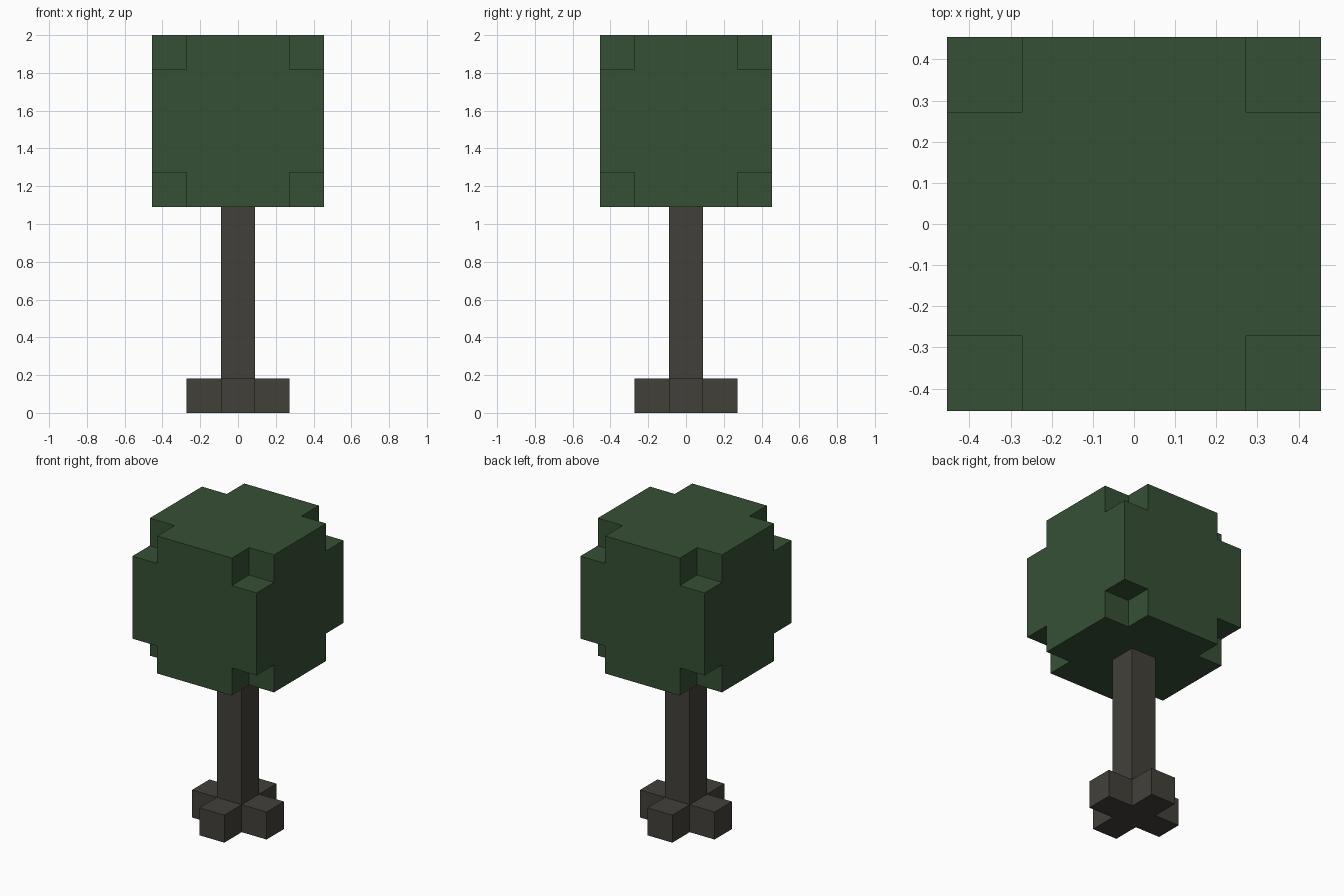
import bpy, bmesh, math
from mathutils import Vector

if "Cube" in bpy.data.objects:
    bpy.data.objects.remove(bpy.data.objects["Cube"])

U = 2 / 11  # block size: the tree is eleven blocks tall


def srgb(r, g, b):
    lin = [c / 255 / 12.92 if c <= 10 else ((c / 255 + 0.055) / 1.055) ** 2.4 for c in (r, g, b)]
    return (*lin, 1)


def material(name, colour):
    m = bpy.data.materials.new(name)
    m.diffuse_color = colour
    m.use_nodes = True
    m.node_tree.nodes["Principled BSDF"].inputs["Base Color"].default_value = m.diffuse_color
    return m


def block_skin(name, cells, mat):
    """Outer skin of a set of unit blocks, with flat areas merged."""
    bm = bmesh.new()
    verts = {}

    def vert(p):
        key = tuple(round(2 * c) for c in p)
        if key not in verts:
            verts[key] = bm.verts.new((p.x * U, p.y * U, (p.z + 0.5) * U))
        return verts[key]

    for cell in cells:
        for axis in range(3):
            for sign in (-1, 1):
                n = Vector((0, 0, 0))
                n[axis] = sign
                if tuple(int(c + n[i]) for i, c in enumerate(cell)) in cells:
                    continue
                a = Vector((0, 0, 0))
                a[(axis + 1) % 3] = 0.5
                b = n.cross(a)
                mid = Vector(cell) + n * 0.5
                bm.faces.new([vert(mid + s * a + t * b)
                              for s, t in ((-1, -1), (1, -1), (1, 1), (-1, 1))])
    bmesh.ops.recalc_face_normals(bm, faces=bm.faces)
    bmesh.ops.dissolve_limit(bm, angle_limit=math.radians(1),
                             verts=bm.verts, edges=bm.edges)
    me = bpy.data.meshes.new(name)
    bm.to_mesh(me)
    bm.free()
    me.materials.append(mat)
    ob = bpy.data.objects.new(name, me)
    bpy.context.collection.objects.link(ob)
    return ob


bark = material("dark bark", srgb(66, 64, 58))
leaf = material("dark leaf green", srgb(54, 80, 54))

# Trunk: a one-block column with four roots in a cross at the ground
trunk = {(0, 0, z) for z in range(6)}
trunk |= {(1, 0, 0), (-1, 0, 0), (0, 1, 0), (0, -1, 0)}
block_skin("trunk_and_roots", trunk, bark)

# Canopy: a five-block cube with its eight corner blocks missing
span = range(-2, 3)
canopy = {(x, y, z + 8) for x in span for y in span for z in span
          if abs(x) + abs(y) + abs(z) < 6}
block_skin("leaf_canopy", canopy, leaf)
